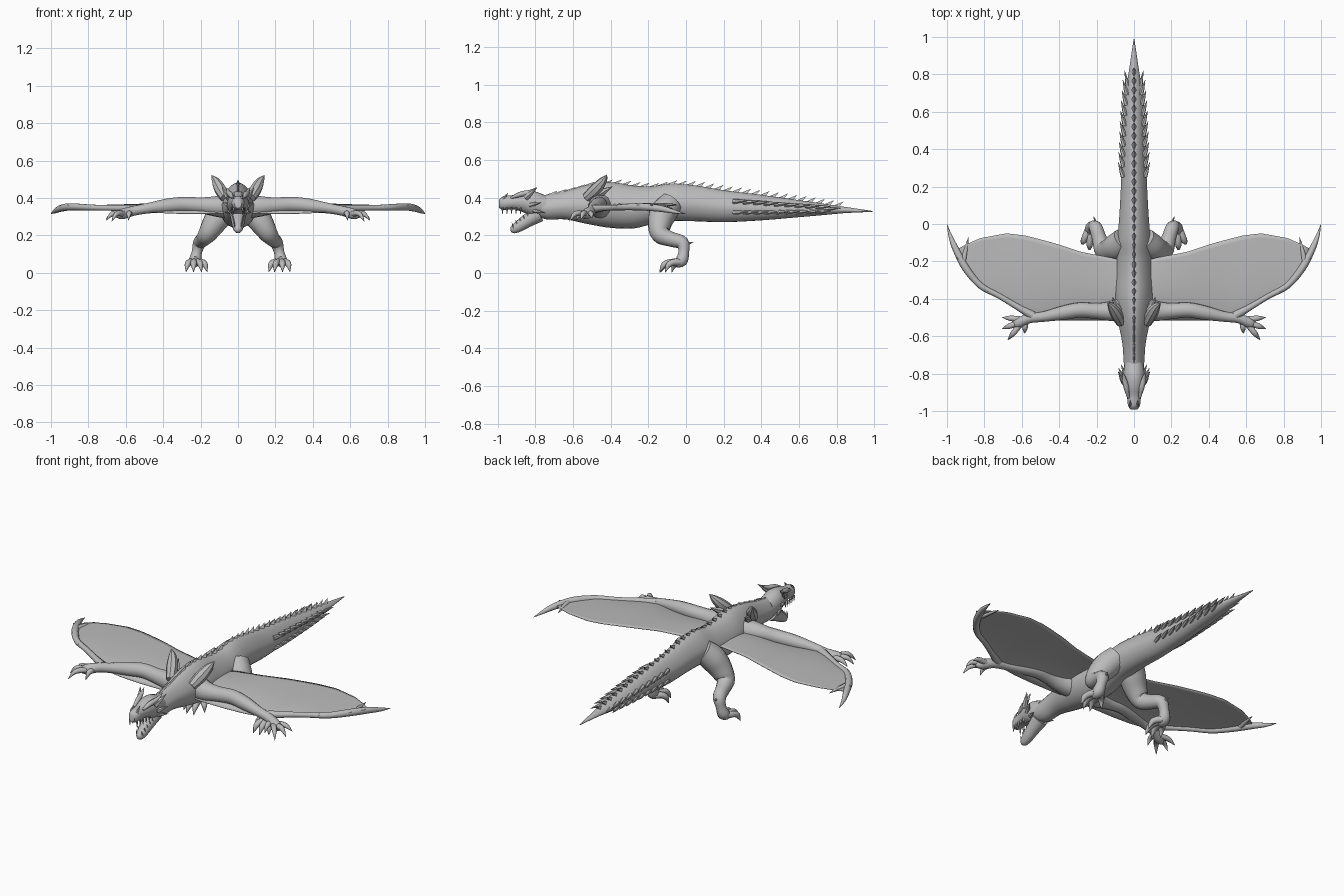
import bpy, bmesh, math
from mathutils import Vector

grey = bpy.data.materials.new("stone grey")
grey.diffuse_color = (0.5, 0.5, 0.5, 1)


def spline(rows, steps):
    """Catmull-Rom interpolation through rows of numbers."""
    out = []
    for i in range(len(rows) - 1):
        a, b, c, d = rows[max(i - 1, 0)], rows[i], rows[i + 1], rows[min(i + 2, len(rows) - 1)]
        for s in range(steps):
            t = s / steps
            out.append([0.5 * (2 * q + (r - p) * t + (2 * p - 5 * q + 4 * r - w) * t * t
                               + (3 * q - p - 3 * r + w) * t ** 3)
                        for p, q, r, w in zip(a, b, c, d)])
    return out + [list(rows[-1])]


def skin(bm, rings):
    """Join rings of points into a capped skin."""
    vs = [[bm.verts.new(p) for p in ring] for ring in rings]
    n = len(vs[0])
    for a, b in zip(vs, vs[1:]):
        for i in range(n):
            bm.faces.new((a[i], a[(i + 1) % n], b[(i + 1) % n], b[i]))
    bm.faces.new(vs[0][::-1])
    bm.faces.new(vs[-1])


def tube(bm, rows, n=12, steps=4):
    """Limb through (x, y, z, radius) rows."""
    rows = spline(rows, steps) if steps > 1 else rows
    pts = [Vector(r[:3]) for r in rows]
    rings, side, last = [], None, None
    for i, p in enumerate(pts):
        t = (pts[min(i + 1, len(pts) - 1)] - pts[max(i - 1, 0)]).normalized()
        side = t.orthogonal().normalized() if side is None else last.rotation_difference(t) @ side
        up, last, r = t.cross(side), t, max(rows[i][3], 0.0008)
        rings.append([p + r * (math.cos(k * math.tau / n) * side + math.sin(k * math.tau / n) * up)
                      for k in range(n)])
    skin(bm, rings)


def loft(bm, rows, n=24, steps=4, ridge=0.0):
    """Body along y through (y, half width, bottom, top) rows."""
    rings = []
    for y, w, lo, hi in spline(rows, steps):
        ring = []
        for k in range(n):
            a = k * math.tau / n
            c, s = math.cos(a), math.sin(a)
            x = w * c * (1 - ridge * max(s, 0))
            ring.append((x, y, (lo + hi) / 2 + (hi - lo) / 2 * s))
        rings.append(ring)
    skin(bm, rings)


def spike(bm, base, tip, r, n=6):
    """Slightly swollen thorn."""
    m = [a * 0.6 + b * 0.4 for a, b in zip(base, tip)]
    tube(bm, [(*base, r), (*m, r * 0.75), (*tip, 0.0008)], n, 1)


def fin(bm, y, z, length, height, width):
    """Back-swept plate on the spine."""
    v = [bm.verts.new(p) for p in ((0, y - length * 0.5, z - 0.004), (width, y + length * 0.2, z - 0.012),
                                   (-width, y + length * 0.2, z - 0.012), (0, y + length * 0.75, z + height))]
    for f in ((0, 1, 3), (0, 3, 2), (1, 2, 3), (0, 2, 1)):
        bm.faces.new([v[i] for i in f])


def finish(name, bm, mirror=False, angle=50, thick=0):
    bmesh.ops.recalc_face_normals(bm, faces=bm.faces)
    me = bpy.data.meshes.new(name)
    bm.to_mesh(me)
    bm.free()
    ob = bpy.data.objects.new(name, me)
    bpy.context.collection.objects.link(ob)
    me.materials.append(grey)
    if thick:
        m = ob.modifiers.new("thickness", 'SOLIDIFY')
        m.thickness, m.offset = thick, 0
    if mirror:
        ob.modifiers.new("mirror", 'MIRROR').use_mirror_merge = False
    bpy.context.view_layer.objects.active = ob
    ob.select_set(True)
    bpy.ops.object.shade_smooth_by_angle(angle=math.radians(angle))
    ob.select_set(False)


def lerp(table, x):
    for a, b in zip(table, table[1:]):
        if x <= b[0]:
            t = (x - a[0]) / (b[0] - a[0])
            return [p + (q - p) * t for p, q in zip(a, b)]
    return table[-1]


# Neck, torso and tail
BODY = [(-0.82, 0.045, 0.31, 0.41), (-0.74, 0.055, 0.285, 0.415), (-0.64, 0.062, 0.285, 0.435),
        (-0.52, 0.085, 0.26, 0.468), (-0.40, 0.10, 0.24, 0.482), (-0.28, 0.098, 0.237, 0.465),
        (-0.18, 0.092, 0.26, 0.46), (-0.08, 0.088, 0.275, 0.475), (0.05, 0.078, 0.275, 0.465),
        (0.2, 0.070, 0.27, 0.44), (0.4, 0.062, 0.28, 0.415), (0.58, 0.054, 0.295, 0.39),
        (0.72, 0.042, 0.307, 0.37), (0.84, 0.024, 0.318, 0.352), (0.99, 0.002, 0.325, 0.33)]
bm = bmesh.new()
loft(bm, BODY, ridge=0.3)
finish("body", bm)

# Skull with upper jaw
bm = bmesh.new()
loft(bm, [(-0.992, 0.018, 0.345, 0.39), (-0.97, 0.032, 0.335, 0.408), (-0.92, 0.038, 0.338, 0.414),
          (-0.87, 0.05, 0.325, 0.43), (-0.81, 0.058, 0.30, 0.435), (-0.74, 0.05, 0.30, 0.41)], 20)
finish("head", bm)

# Open lower jaw
bm = bmesh.new()
tube(bm, [(0, -0.78, 0.315, 0.045), (0, -0.84, 0.28, 0.037), (0, -0.89, 0.247, 0.03),
          (0, -0.92, 0.228, 0.02), (0, -0.93, 0.222, 0.006)], 14)
finish("lower_jaw", bm)

# Teeth, brows and horns
bm = bmesh.new()
for i in range(5):
    y = -0.975 + i * 0.024
    spike(bm, (0.024 + i * 0.003, y, 0.348), (0.023 + i * 0.003, y, 0.312), 0.006, 5)
    spike(bm, (0.018 + i * 0.003, -0.915 + i * 0.02, 0.238 + i * 0.015),
          (0.018 + i * 0.003, -0.925 + i * 0.02, 0.268 + i * 0.013), 0.005, 5)
finish("teeth", bm, True)
bm = bmesh.new()
tube(bm, [(0.03, -0.93, 0.40, 0.006), (0.04, -0.88, 0.418, 0.014), (0.052, -0.83, 0.43, 0.012),
          (0.06, -0.79, 0.455, 0.001)], 8)
spike(bm, (0.05, -0.85, 0.40), (0.085, -0.79, 0.455), 0.018)
spike(bm, (0.05, -0.83, 0.36), (0.083, -0.77, 0.375), 0.014)
spike(bm, (0.045, -0.81, 0.33), (0.07, -0.75, 0.32), 0.012)
spike(bm, (0.02, -0.97, 0.395), (0.02, -0.945, 0.425), 0.008)
finish("horns", bm, True)

# Spine plates and tail barbs
bm = bmesh.new()
for i in range(32):
    y = -0.72 + i * 0.049
    fin(bm, y, lerp(BODY, y)[3], 0.05, 0.018 if y < 0 else 0.022, 0.016)
finish("spine_plates", bm, angle=20)
bm = bmesh.new()
for i in range(9):
    y = 0.28 + i * 0.055
    _, w, lo, hi = lerp(BODY, y)
    for h in (0.3, 0.68):
        spike(bm, (w * 0.85, y - 0.03, lo + (hi - lo) * h), (w + 0.018, y + 0.05, lo + (hi - lo) * h + 0.004), 0.014)
spike(bm, (0.03, 0.72, 0.34), (0.05, 0.82, 0.345), 0.014)
finish("tail_barbs", bm, True, 30)

# Shoulder spikes
bm = bmesh.new()
tube(bm, [(0.07, -0.53, 0.40, 0.025), (0.095, -0.48, 0.445, 0.032), (0.12, -0.44, 0.49, 0.022),
          (0.142, -0.42, 0.522, 0.001)], 8)
spike(bm, (0.085, -0.46, 0.42), (0.115, -0.39, 0.46), 0.022)
finish("shoulder_spikes", bm, True, 35)

# Wing arm and hand
bm = bmesh.new()
tube(bm, [(0.04, -0.45, 0.355, 0.07), (0.12, -0.465, 0.355, 0.055), (0.2, -0.465, 0.36, 0.043),
          (0.29, -0.46, 0.365, 0.041), (0.38, -0.475, 0.358, 0.038), (0.48, -0.495, 0.345, 0.028),
          (0.56, -0.505, 0.33, 0.026), (0.62, -0.53, 0.313, 0.028), (0.65, -0.545, 0.305, 0.012)], 14)
finish("wing_arm", bm, True)
bm = bmesh.new()
for bx, by, tx, ty, tz in ((0.60, -0.51, 0.705, -0.50, 0.29), (0.62, -0.53, 0.705, -0.56, 0.28),
                           (0.61, -0.54, 0.675, -0.62, 0.275), (0.58, -0.52, 0.585, -0.585, 0.28)):
    mx, my = bx * 0.4 + tx * 0.6, by * 0.4 + ty * 0.6
    tube(bm, [(bx, by, 0.315, 0.016), (mx, my, 0.315, 0.014), (tx, ty, tz, 0.001)], 8)
finish("wing_fingers", bm, True)

# Long wing finger ending in hooks
bm = bmesh.new()
tube(bm, [(0.54, -0.49, 0.34, 0.024), (0.62, -0.445, 0.345, 0.017), (0.72, -0.385, 0.347, 0.015),
          (0.82, -0.33, 0.35, 0.017), (0.90, -0.235, 0.352, 0.02), (0.95, -0.14, 0.343, 0.018),
          (0.98, -0.07, 0.328, 0.011), (0.999, -0.003, 0.315, 0.001)], 10)
tube(bm, [(0.915, -0.21, 0.35, 0.016), (0.90, -0.14, 0.35, 0.011), (0.885, -0.07, 0.345, 0.001)], 8)
for x, y in ((0.78, -0.36), (0.84, -0.315), (0.88, -0.27), (0.92, -0.20)):
    spike(bm, (x, y, 0.352), (x + 0.035, y + 0.025, 0.362), 0.012)
finish("wing_spar", bm, True)

# Wing membrane: (x, front y, front z, rear y, rear z)
EDGE = [(0.05, -0.515, 0.32, -0.2, 0.36), (0.12, -0.515, 0.315, -0.18, 0.365), (0.28, -0.515, 0.315, -0.15, 0.37),
        (0.40, -0.515, 0.32, -0.11, 0.37), (0.52, -0.51, 0.33, -0.077, 0.367), (0.58, -0.47, 0.34, -0.062, 0.365),
        (0.68, -0.41, 0.345, -0.05, 0.362), (0.82, -0.33, 0.35, -0.075, 0.358), (0.90, -0.235, 0.352, -0.11, 0.352),
        (0.935, -0.17, 0.348, -0.13, 0.348)]
bm = bmesh.new()
grid = []
for i in range(41):
    x, fy, fz, ry, rz = lerp(EDGE, 0.05 + 0.885 * i / 40)
    row = []
    for j in range(17):
        t = j / 16
        arch = 0.028 * max(0, 1 - x / 0.85) * math.sin(math.pi * t ** 0.7)
        row.append(bm.verts.new((x, fy + (ry - fy) * t, fz + (rz - fz) * t ** 0.8 + arch)))
    grid.append(row)
for a, b in zip(grid, grid[1:]):
    for j in range(16):
        bm.faces.new((a[j], b[j], b[j + 1], a[j + 1]))
finish("wing_membrane", bm, True, thick=0.004)

# Hind legs
bm = bmesh.new()
tube(bm, [(0.05, -0.08, 0.37, 0.065), (0.09, -0.12, 0.32, 0.073), (0.13, -0.14, 0.26, 0.063),
          (0.165, -0.135, 0.205, 0.05), (0.185, -0.08, 0.18, 0.04), (0.205, -0.02, 0.16, 0.036),
          (0.22, -0.012, 0.11, 0.028), (0.23, -0.025, 0.065, 0.033), (0.235, -0.06, 0.05, 0.02)], 14)
finish("hind_leg", bm, True)

# Feet with clawed toes
bm = bmesh.new()
for bx, by, tx, ty in ((0.22, -0.04, 0.195, -0.135), (0.235, -0.04, 0.238, -0.14),
                       (0.245, -0.035, 0.278, -0.11), (0.215, -0.02, 0.165, -0.075)):
    tube(bm, [(bx, by, 0.058, 0.02), ((bx + tx) / 2, (by + ty) / 2, 0.055, 0.018),
              (bx * 0.2 + tx * 0.8, by * 0.2 + ty * 0.8, 0.04, 0.015), (tx, ty, 0.004, 0.001)], 8)
spike(bm, (0.20, -0.01, 0.15), (0.215, 0.04, 0.165), 0.012)
finish("toes", bm, True)
